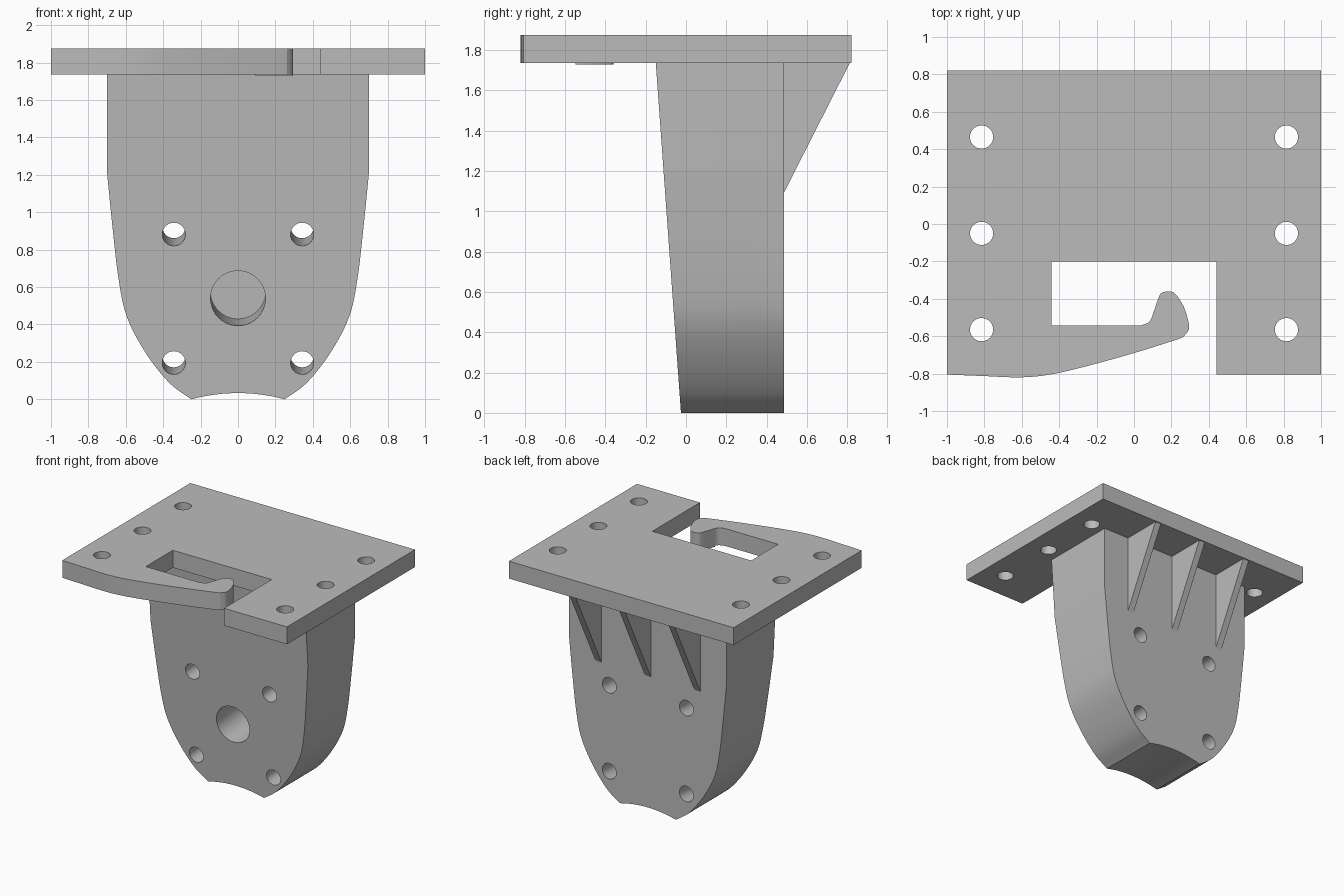
import bpy, bmesh, math
from mathutils import Vector

if "Cube" in bpy.data.objects:
    bpy.data.objects.remove(bpy.data.objects["Cube"], do_unlink=True)

grey = bpy.data.materials.new("matte grey")
grey.use_nodes = True
grey.diffuse_color = (0.5, 0.5, 0.5, 1)
grey.node_tree.nodes["Principled BSDF"].inputs["Base Color"].default_value = (0.5, 0.5, 0.5, 1)

PLATE_LOW, PLATE_TOP = 1.735, 1.875
BACK_Y = 0.485
LEAN = 0.072        # forward lean of the front face per unit of height


def front_y(z):
    return -0.025 - LEAN * z


def smooth_path(pts, steps=5):
    """Rounded path through the points."""
    p = [Vector(q) for q in pts]
    p = [2 * p[0] - p[1]] + p + [2 * p[-1] - p[-2]]
    out = []
    for a, b, c, d in zip(p, p[1:], p[2:], p[3:]):
        for i in range(steps):
            t = i / steps
            out.append(b + ((c - a) * t + (2*a - 5*b + 4*c - d) * t**2
                            + (3*b - a - 3*c + d) * t**3) / 2)
    return [tuple(v) for v in out + [p[-2]]]


def loft(name, ring_a, ring_b):
    """Solid between two matching outlines."""
    bm = bmesh.new()
    a = [bm.verts.new(v) for v in ring_a]
    b = [bm.verts.new(v) for v in ring_b]
    bm.faces.new(a)
    bm.faces.new(b)
    for i in range(len(a)):
        j = (i + 1) % len(a)
        bm.faces.new((a[i], a[j], b[j], b[i]))
    bmesh.ops.recalc_face_normals(bm, faces=bm.faces)
    mesh = bpy.data.meshes.new(name)
    bm.to_mesh(mesh)
    bm.free()
    mesh.materials.append(grey)
    obj = bpy.data.objects.new(name, mesh)
    bpy.context.collection.objects.link(obj)
    return obj


def slab(name, outline, low, high):
    return loft(name, [(x, y, low) for x, y in outline], [(x, y, high) for x, y in outline])


def select(obj):
    bpy.ops.object.select_all(action='DESELECT')
    obj.select_set(True)
    bpy.context.view_layer.objects.active = obj


def drill(obj, start, direction, radius, before, depth):
    """Cut a round hole from a surface point along a direction."""
    d = Vector(direction).normalized()
    centre = Vector(start) + d * (depth - before) / 2
    bpy.ops.mesh.primitive_cylinder_add(vertices=40, radius=radius, depth=depth + before,
                                        location=centre,
                                        rotation=d.to_track_quat('Z', 'Y').to_euler())
    cutter = bpy.context.object
    cutter.hide_render = True
    cutter.data.materials.append(grey)
    select(obj)
    mod = obj.modifiers.new("hole", 'BOOLEAN')
    mod.operation, mod.solver, mod.object = 'DIFFERENCE', 'EXACT', cutter
    bpy.ops.object.modifier_apply(modifier=mod.name)
    bpy.data.objects.remove(cutter, do_unlink=True)


def finish(obj):
    select(obj)
    bpy.ops.object.shade_smooth_by_angle(angle=math.radians(25))


# Top plate with its slot and sprung hook
hook_outer = smooth_path([(-1, -0.805), (-0.8, -0.813), (-0.61, -0.82), (-0.45, -0.805),
                          (-0.26, -0.762), (0, -0.69), (0.23, -0.618)])
hook_tip = smooth_path([(0.262, -0.605), (0.293, -0.565), (0.288, -0.51), (0.265, -0.44),
                        (0.225, -0.378), (0.2, -0.362), (0.155, -0.365), (0.133, -0.39),
                        (0.1, -0.485), (0.08, -0.525), (0.035, -0.543)], 3)
frame = [(-0.44, -0.543), (-0.44, -0.2), (0.44, -0.2), (0.44, -0.805),
         (1, -0.805), (1, 0.822), (-1, 0.822)]
plate = slab("top_plate", hook_outer + hook_tip + frame, PLATE_LOW, PLATE_TOP)
for x in (-0.815, 0.815):
    for y in (-0.565, -0.05, 0.465):
        drill(plate, (x, y, PLATE_TOP), (0, 0, -1), 0.062, 0.1, 0.3)
finish(plate)

# Thin pad under the hook tip
pad = [p for p in hook_tip if -0.56 < p[1] < -0.3 and p[0] > 0.09]
finish(slab("hook_pad", pad, PLATE_LOW - 0.007, PLATE_LOW + 0.02))

# Hanging body with rounded sides and a shallow arched foot
side = [(0.7, PLATE_LOW)] + smooth_path(
    [(0.7, 1.21), (0.67, 0.91), (0.638, 0.64), (0.594, 0.44),
     (0.495, 0.25), (0.37, 0.09), (0.25, 0)], 6)
foot = [(0.25 * t / 6, 0.033 * (1 - (t / 6) ** 2)) for t in range(5, -6, -1)]
outline = side + foot + [(-x, z) for x, z in reversed(side)]
body = loft("hanging_body", [(x, front_y(z), z) for x, z in outline],
            [(x, BACK_Y, z) for x, z in outline])
inward = (0, 1, LEAN)
for x in (-0.343, 0.343):
    for z in (0.195, 0.882):
        drill(body, (x, front_y(z), z), inward, 0.062, 0.2, 0.9)
drill(body, (0, front_y(0.54), 0.54), inward, 0.147, 0.2, 0.5)
finish(body)

# Three back ribs bracing the plate
for label, x in (("right", -0.44), ("middle", 0), ("left", 0.44)):
    tri = [(BACK_Y - 0.01, PLATE_LOW), (0.812, PLATE_LOW), (BACK_Y, 1.09), (BACK_Y - 0.01, 1.09)]
    loft(label + "_rib", [(x - 0.027, y, z) for y, z in tri],
         [(x + 0.027, y, z) for y, z in tri])
